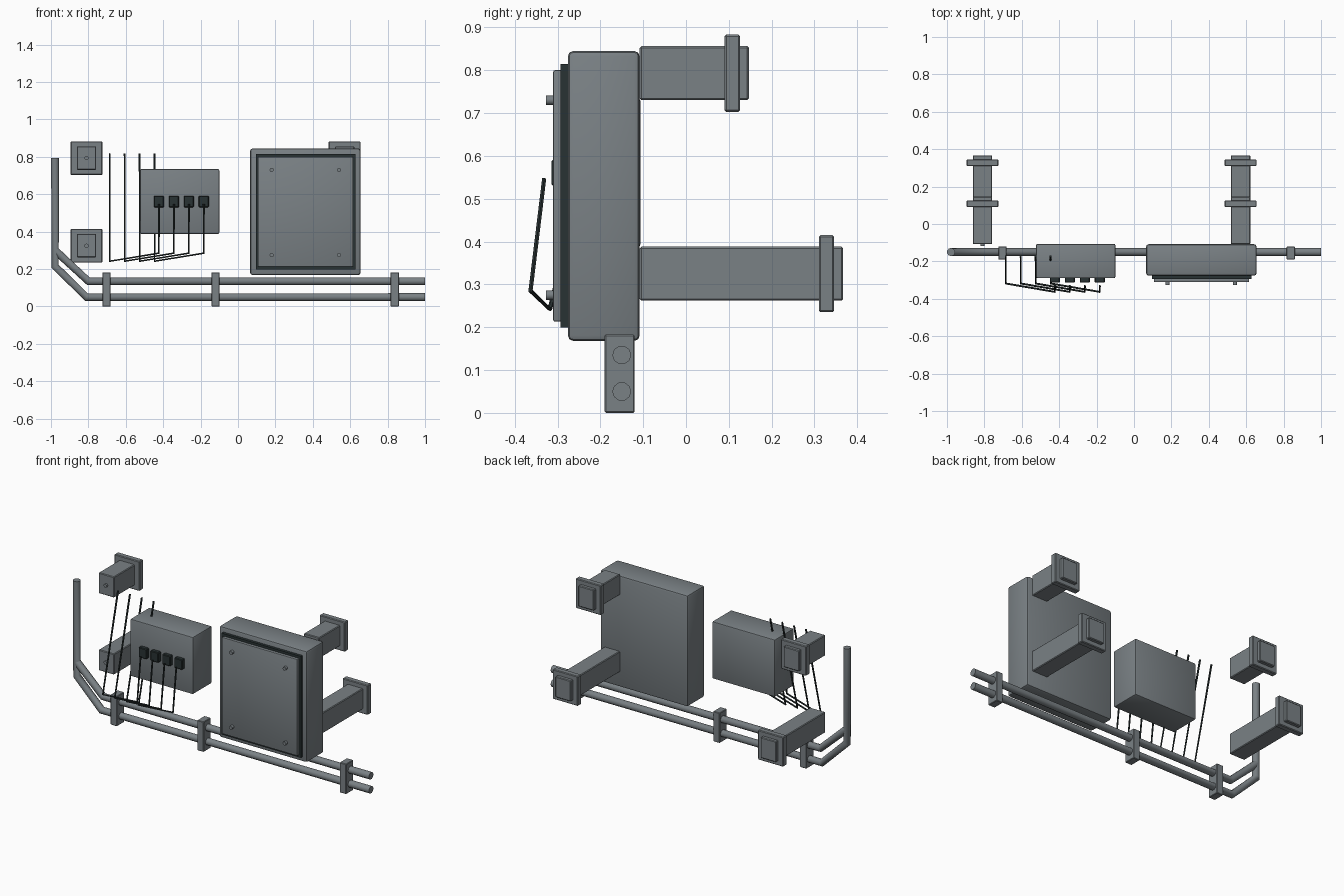
import bpy, bmesh, math
from mathutils import Matrix, Vector

if "Cube" in bpy.data.objects:
    bpy.data.objects.remove(bpy.data.objects["Cube"])


def material(name, rgb):
    m = bpy.data.materials.new(name)
    m.diffuse_color = (*rgb, 1)
    m.use_nodes = True
    m.node_tree.nodes["Principled BSDF"].inputs["Base Color"].default_value = m.diffuse_color
    return m


STEEL = material("grey steel", (0.195, 0.22, 0.235))
DARK = material("dark rubber", (0.022, 0.032, 0.033))


def finish(obj, mat, angle=35):
    obj.data.materials.clear()
    obj.data.materials.append(mat)
    bpy.ops.object.select_all(action='DESELECT')
    obj.select_set(True)
    bpy.context.view_layer.objects.active = obj
    bpy.ops.object.shade_smooth_by_angle(angle=math.radians(angle))
    return obj


def box(name, x, y, z, mat=STEEL, bevel=0.0, segments=2):
    """Box from (min, max) ranges, with optionally rounded edges."""
    bm = bmesh.new()
    bmesh.ops.create_cube(bm, size=1)
    for v in bm.verts:
        v.co = Vector([(r[0] + r[1]) / 2 + c * (r[1] - r[0])
                       for c, r in zip(v.co, (x, y, z))])
    if bevel:
        bmesh.ops.bevel(bm, geom=bm.edges[:], offset=bevel, segments=segments,
                        profile=0.5, affect='EDGES')
    me = bpy.data.meshes.new(name)
    bm.to_mesh(me)
    bm.free()
    obj = bpy.data.objects.new(name, me)
    bpy.context.collection.objects.link(obj)
    return finish(obj, mat)


def stud(name, x, z, y0, y1, radius):
    """Short cylinder along y."""
    bm = bmesh.new()
    bmesh.ops.create_cone(bm, cap_ends=True, segments=12, radius1=radius,
                          radius2=radius, depth=y1 - y0,
                          matrix=Matrix.Translation((x, (y0 + y1) / 2, z))
                          @ Matrix.Rotation(math.pi / 2, 4, 'X'))
    me = bpy.data.meshes.new(name)
    bm.to_mesh(me)
    bm.free()
    obj = bpy.data.objects.new(name, me)
    bpy.context.collection.objects.link(obj)
    return finish(obj, STEEL)


def tube(name, points, radius, mat, resolution):
    """Round tube along a bent path."""
    cu = bpy.data.curves.new(name, 'CURVE')
    cu.dimensions = '3D'
    cu.bevel_depth = radius
    cu.bevel_resolution = resolution
    cu.use_fill_caps = True
    sp = cu.splines.new('POLY')
    sp.points.add(len(points) - 1)
    for p, co in zip(sp.points, points):
        p.co = (*co, 1)
    obj = bpy.data.objects.new(name, cu)
    bpy.context.collection.objects.link(obj)
    bpy.ops.object.select_all(action='DESELECT')
    obj.select_set(True)
    bpy.context.view_layer.objects.active = obj
    bpy.ops.object.convert(target='MESH')
    return finish(bpy.context.view_layer.objects.active, mat, 40)


# Conduit pipes: the upper one joins the riser
PY = -0.15
tube("lower_pipe", [(1, PY, 0.05), (-0.81, PY, 0.05), (-0.978, PY, 0.215),
                    (-0.978, PY, 0.795)], 0.022, STEEL, 3)
tube("upper_pipe", [(1, PY, 0.135), (-0.80, PY, 0.135),
                    (-0.978, PY, 0.30)], 0.022, STEEL, 3)

# Clamps holding both pipes
for i, x in enumerate((-0.703, -0.12, 0.838)):
    box(f"pipe_clamp_{i}", (x - 0.022, x + 0.022), (-0.19, -0.12), (0, 0.183),
        bevel=0.003, segments=1)

# Support beams with flanges, short above and long below
for side, x in (("left", -0.81), ("right", 0.57)):
    for level, z, end in (("upper", 0.793, 0.147), ("lower", 0.325, 0.367)):
        box(f"{side}_{level}_beam", (x - 0.052, x + 0.052), (-0.108, end),
            (z - 0.063, z + 0.063), bevel=0.004, segments=1)
        box(f"{side}_{level}_flange", (x - 0.085, x + 0.085),
            (end - 0.057, end - 0.021), (z - 0.09, z + 0.09),
            bevel=0.004, segments=1)
        if side == "left":
            stud(f"{level}_beam_bolt", x, z, -0.118, -0.10, 0.011)

# Large cabinet with gasket, door and screws
box("cabinet", (0.065, 0.655), (-0.276, -0.108), (0.168, 0.845), bevel=0.013)
box("door_gasket", (0.095, 0.628), (-0.293, -0.27), (0.199, 0.815), DARK)
box("cabinet_door", (0.107, 0.615), (-0.31, -0.285), (0.213, 0.80), bevel=0.004)
for x in (0.18, 0.54):
    for z in (0.275, 0.73):
        stud("door_screw", x, z, -0.327, -0.305, 0.011)

# Junction box
box("junction_box", (-0.523, -0.10), (-0.29, -0.106), (0.387, 0.735), bevel=0.008)

# Plugs on the junction box and the wires hanging from them
for i, x in enumerate((-0.423, -0.343, -0.263, -0.183)):
    box(f"plug_{i}", (x - 0.027, x + 0.027), (-0.314, -0.285), (0.53, 0.592),
        DARK, bevel=0.004, segments=1)
    tube(f"wire_{i}", [(x, -0.331, 0.548), (x, -0.363, 0.285),
                       (x - 0.263, -0.318, 0.242), (x - 0.263, -0.172, 0.818)],
         0.0055, DARK, 1)
